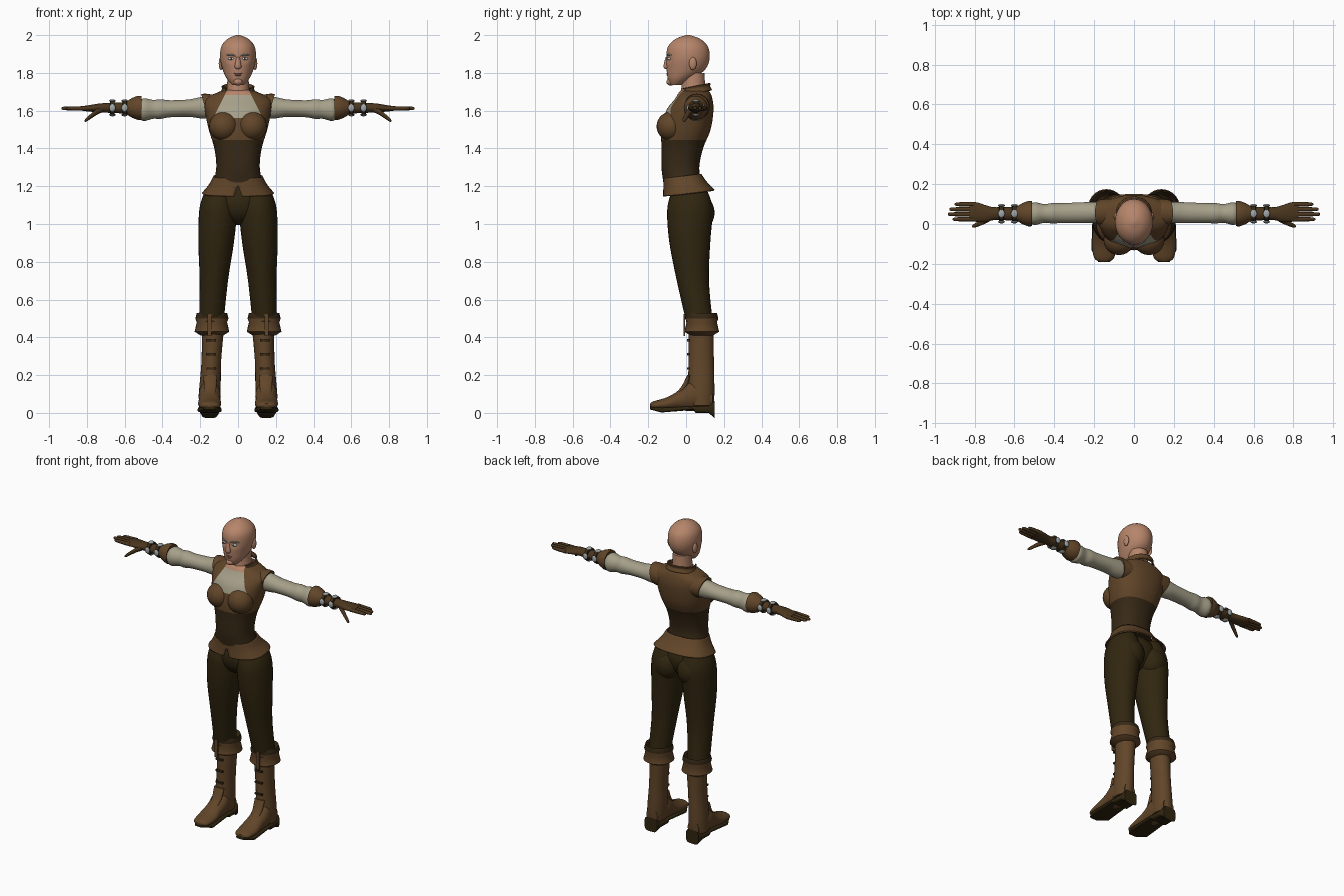
import bpy, bmesh
from math import cos, sin, pi, copysign, radians, exp
from mathutils import Matrix, Vector

cube = bpy.data.objects.get("Cube")
if cube:
    bpy.data.objects.remove(cube, do_unlink=True)


def material(name, *rgb):
    mat = bpy.data.materials.new(name)
    mat.use_nodes = True
    mat.diffuse_color = (*rgb, 1)
    shader = next(node for node in mat.node_tree.nodes if node.type == 'BSDF_PRINCIPLED')
    shader.inputs["Base Color"].default_value = (*rgb, 1)
    return mat


SKIN = material("skin", .47, .235, .145)
LIP = material("lip", .33, .13, .09)
WHITE = material("eye_white", .6, .62, .6)
IRIS = material("iris", .03, .05, .06)
LEATHER = material("brown_leather", .12, .06, .022)
CORSET = material("dark_leather", .038, .022, .008)
TROUSER = material("trouser_cloth", .03, .019, .005)
LINEN = material("cream_linen", .38, .35, .25)
SILVER = material("silver", .35, .38, .38)
GLOVE = material("glove_leather", .07, .037, .013)


def finish(name, bm, materials, mirror=False, angle=50, thickness=0):
    """Turn the bmesh into a shaded object, optionally thickened and mirrored across x."""
    bmesh.ops.recalc_face_normals(bm, faces=bm.faces[:])
    mesh = bpy.data.meshes.new(name)
    bm.to_mesh(mesh)
    bm.free()
    for mat in materials:
        mesh.materials.append(mat)
    for polygon in mesh.polygons:
        polygon.use_smooth = True
    mesh.set_sharp_from_angle(angle=radians(angle))
    ob = bpy.data.objects.new(name, mesh)
    bpy.context.scene.collection.objects.link(ob)
    if thickness:
        ob.modifiers.new("thickness", 'SOLIDIFY').thickness = thickness
    if mirror:
        ob.modifiers.new("mirror", 'MIRROR').use_mirror_merge = False


def complete(station, centre):
    """Fill a station up to position, radius, second radius, second centre, first centre."""
    middle = centre(station[0]) if callable(centre) else centre
    defaults = (None, None, station[1], middle[1], middle[0])
    return (*station, *defaults[len(station):])


def spline(stations, steps):
    """Smooth curve through the stations."""
    last = len(stations) - 1
    curve = []
    for i in range(last):
        near = [stations[max(0, min(last, i + j))] for j in (-1, 0, 1, 2)]
        for k in range(steps):
            t = k / steps
            curve.append([q + t / 2 * (r - p + t * (2*p - 5*q + 4*r - s + t * (3*(q - r) + s - p)))
                          for p, q, r, s in zip(*near)])
    return curve + [stations[-1]]


def loft(name, mats, stations, centre=(0, 0), axis='z', sides=28, power=2, smooth=True, mirror=True,
         caps=True, warp=None, cuts=(), rule=None, thickness=0, angle=50):
    """Skin rounded sections along an axis; a rule colours faces, or removes them with None."""
    bm = bmesh.new()
    stations = [complete(station, centre) for station in stations]
    rings = []
    for along, r1, r2, c2, c1 in spline(stations, 5) if smooth else stations:
        ring = []
        for k in range(sides):
            c, s = cos(2 * pi * k / sides), sin(2 * pi * k / sides)
            p = c1 + r1 * copysign(abs(c) ** (2 / power), c)
            q = c2 + r2 * copysign(abs(s) ** (2 / power), s)
            point = Vector({'z': (p, q, along), 'x': (along, p, q), 'y': (p, along, q)}[axis])
            if warp:
                point += Vector(warp(point))
            ring.append(bm.verts.new(point))
        rings.append(ring)
    for low, high in zip(rings, rings[1:]):
        for k in range(sides):
            bm.faces.new((low[k - 1], low[k], high[k], high[k - 1]))
    if caps:
        bm.faces.new(rings[0])
        bm.faces.new(rings[-1])
    for place, normal in cuts:
        bmesh.ops.bisect_plane(bm, geom=bm.verts[:] + bm.edges[:] + bm.faces[:],
                               plane_co=place, plane_no=normal)
    if rule:
        removed = []
        for face in bm.faces:
            index = rule(face.calc_center_median())
            if index is None:
                removed.append(face)
            else:
                face.material_index = index
        bmesh.ops.delete(bm, geom=removed, context='FACES')
    finish(name, bm, mats, mirror, angle, thickness)


def placed(centre, size):
    return Matrix.Translation(centre) @ Matrix.Diagonal((*size, 1))


def ball(name, mat, centre, radii, mirror=True):
    bm = bmesh.new()
    bmesh.ops.create_uvsphere(bm, u_segments=24, v_segments=14, radius=1, matrix=placed(centre, radii))
    finish(name, bm, [mat], mirror)


def box(name, mat, centre, size):
    bm = bmesh.new()
    bmesh.ops.create_cube(bm, size=1, matrix=placed(centre, size))
    finish(name, bm, [mat], True)


# Head with sunken eye sockets, neck and face
EYE_X, EYE_Z = .036, 1.875


def socket(point):
    distance = Vector(((abs(point.x) - EYE_X) / .02, (point.z - EYE_Z) / .014)).length
    return 0, .01 * exp(-distance ** 2) if point.y < 0 else 0, 0


loft("head", [SKIN], [(1.735, .03, .03, -.055), (1.77, .06, .067, -.03), (1.82, .082, .103, 0),
                      (1.88, .095, .115), (1.94, .088, .105), (1.98, .055, .065), (2, .01)],
     centre=(0, .01), sides=48, warp=socket, mirror=False, angle=80)
loft("neck", [SKIN], [(1.66, .075), (1.71, .06, .064), (1.8, .055, .06)], centre=(0, .038), mirror=False)
loft("nose", [SKIN], [(1.885, .008), (1.835, .018, .019), (1.82, .01)], centre=(0, -.1),
     mirror=False, angle=80)
ball("chin", SKIN, (0, -.08, 1.753), (.025, .024, .02), False)
ball("upper_lip", LIP, (0, -.094, 1.797), (.024, .01, .005), False)
ball("lower_lip", LIP, (0, -.093, 1.788), (.02, .01, .006), False)
ball("ears", SKIN, (.09, .036, 1.85), (.012, .02, .034))
ball("eyes", WHITE, (EYE_X, -.088, EYE_Z), (.017, .01, .008))
ball("irises", IRIS, (EYE_X, -.095, EYE_Z), (.006, .004, .006))
loft("eyebrows", [SILVER], [(.014, .004, .003, 1.89, -.1), (.04, .005, .004, 1.897, -.094),
                            (.06, .003, .002, 1.894, -.078)], axis='x', sides=8)

# Torso: dark corset, leather vest, linen chest and bare neckline
CORSET_TOP, LINEN_BASE, LINEN_TOP = 1.445, 1.56, 1.683


def torso_colour(face):
    if face.z < CORSET_TOP:
        return 1
    if face.y < .02 and face.z > LINEN_BASE and abs(face.x) < .07 + (LINEN_TOP - face.z) / 2:
        return 2 if face.z < LINEN_TOP else 3
    return 0


loft("torso", [LEATHER, CORSET, LINEN, SKIN],
     [(1.22, .13, .1, -.02), (1.3, .115, .1, -.03), (1.4, .125, .11, -.02), (1.5, .155, .13, 0),
      (1.6, .175, .125, .02), (1.66, .175, .1, .04), (1.7, .1, .08, .045), (1.71, .06, .06, .045)],
     sides=48, power=2.3, rule=torso_colour, mirror=False, angle=70,
     cuts=[((0, 0, z), (0, 0, 1)) for z in (CORSET_TOP, LINEN_BASE, LINEN_TOP)] +
          [((side * .07, 0, LINEN_TOP), (side, 0, .5)) for side in (1, -1)])
ball("bodice_cups", LEATHER, (.075, -.08, 1.517), (.078, .076, .077))
loft("collar", [LEATHER], [(1.68, .088), (1.705, .077), (1.722, .08)], centre=(0, .043), sides=40,
     caps=False, mirror=False, thickness=.008, warp=lambda point: (0, 0, point.y / 5),
     rule=lambda face: None if face.y < 0 and abs(face.x) < .06 else 0)
loft("vest_armholes", [LEATHER], [(.11, .07, .062), (.15, .068), (.175, .064, .067), (.172, .05)],
     centre=(.057, 1.622), axis='x', smooth=False, warp=lambda point: ((point.z - 1.62) * .3, 0, 0))

# Flared peplum with a front notch
NOTCH = 1.205


def peplum_rule(face):
    return None if face.y < 0 and abs(face.x) < (NOTCH - face.z) * .35 else 0


loft("peplum", [LEATHER], [(1.256, .13, .1, -.02), (1.21, .153, .115, -.005), (1.162, .19, .137, .014)],
     sides=48, power=2.5, caps=False, mirror=False, thickness=.008,
     warp=lambda point: (0, 0, point.y / 8), rule=peplum_rule,
     cuts=[((0, 0, NOTCH), (side, 0, .35)) for side in (1, -1)])

# Trousers
ball("pelvis", TROUSER, (0, .015, 1.11), (.15, .105, .115), False)
ball("seat", TROUSER, (.085, .068, 1.06), (.085, .083, .095))
loft("trouser_legs", [TROUSER], [(1.2, .06, .08), (1.13, .09, .11), (1.05, .1, .12), (.9, .094, .108),
                                 (.7, .075, .085), (.48, .065, .07)],
     centre=lambda z: (.17 - .06 * z, .02 + max(0, .8 - z) * .16))

# Boots
loft("boot_cuffs", [LEATHER, CORSET], [(.49, .06), (.53, .08), (.5, .088), (.48, .08), (.43, .092), (.41, .06)],
     centre=(.138, .083), smooth=False, rule=lambda face: 1 if face.z > .5 else 0)
loft("boot_shafts", [LEATHER], [(.47, .06, .067), (.28, .052, .067), (.12, .057, .07), (.04, .055, .067)],
     centre=lambda z: (.155 - z / 20, .08))
loft("boot_feet", [LEATHER], [(.14, .04, .05, .07), (.04, .058, .08, .09), (-.03, .056, .055, .068),
                              (-.1, .061, .035, .048), (-.17, .05, .022, .04), (-.19, .02, .01, .04)],
     centre=(.15, 0), axis='y')
loft("boot_soles", [TROUSER], [(.15, .045), (.12, .057, .018), (.05, .058, .018), (.04, .058, .01, .026),
                               (-.13, .064, .013, .015), (-.19, .03, .009, .027)],
     centre=(.15, .018), axis='y', power=4, smooth=False)
loft("boot_tongues", [LEATHER], [(.2, .036, .01, .016), (.13, .032, .016, -.015), (.085, .022, .012, -.075)],
     centre=(.147, 0))
box("cuff_straps", LEATHER, (.15, -.009, .465), (.022, .01, .115))
for row in range(3):
    box(f"boot_laces_{row + 1}", CORSET, (.142, .012, .235 + row * .075), (.05, .012, .012))

# Sleeves with gathered ends
loft("sleeves", [LINEN], [(.12, .053, .056), (.19, .053, .057), (.26, .052, .046), (.36, .05, .045),
                          (.41, .051, .052), (.45, .047, .05), (.5, .057, .06), (.53, .04)],
     centre=lambda x: (.062 - x / 50, 1.622 - x / 30), axis='x')

# Gloves: flared cuff, wrist, bracelets, hand and fingers
ARM = (.052, 1.615)
loft("glove_cuffs", [LEATHER], [(.525, .04), (.512, .063), (.53, .064), (.56, .053), (.59, .034)],
     centre=ARM, axis='x', smooth=False)
loft("glove_hands", [GLOVE], [(.55, .038, .032), (.69, .032, .026), (.74, .041, .022),
                              (.79, .049, .017, 1.612, .06), (.825, .045, .012, 1.612, .062)],
     centre=ARM, axis='x')
for number, x in enumerate((.6, .665)):
    loft(f"bracelets_{number + 1}", [CORSET], [(x - .012, .03), (x - .01, .041), (x + .01, .041), (x + .012, .03)],
         centre=ARM, axis='x', smooth=False, angle=30)
    for label, dy, dz in (("front", -1, 0), ("back", 1, 0), ("top", 0, 1), ("under", 0, -1)):
        ball(f"bracelet_{label}_discs_{number + 1}", SILVER, (x, ARM[0] + dy * .041, ARM[1] + dz * .037),
             (.017, .008 if dy else .02, .008 if dz else .02))
for row, (finger, tip) in enumerate(dict(index=.91, middle=.934, ring=.926, little=.9).items()):
    loft(f"{finger}_fingers", [GLOVE], [(.8, .012), (.85, .011), (tip - .012, .009), (tip, .003)],
         centre=(.024 + row * .025, 1.612), axis='x', sides=12)
loft("thumbs", [GLOVE], [(.715, .016, .018, 1.61, .035), (.75, .014, .016, 1.592, .014),
                         (.8, .01, .011, 1.554, -.008), (.813, .003, .003, 1.546, -.012)],
     axis='x', sides=14)
